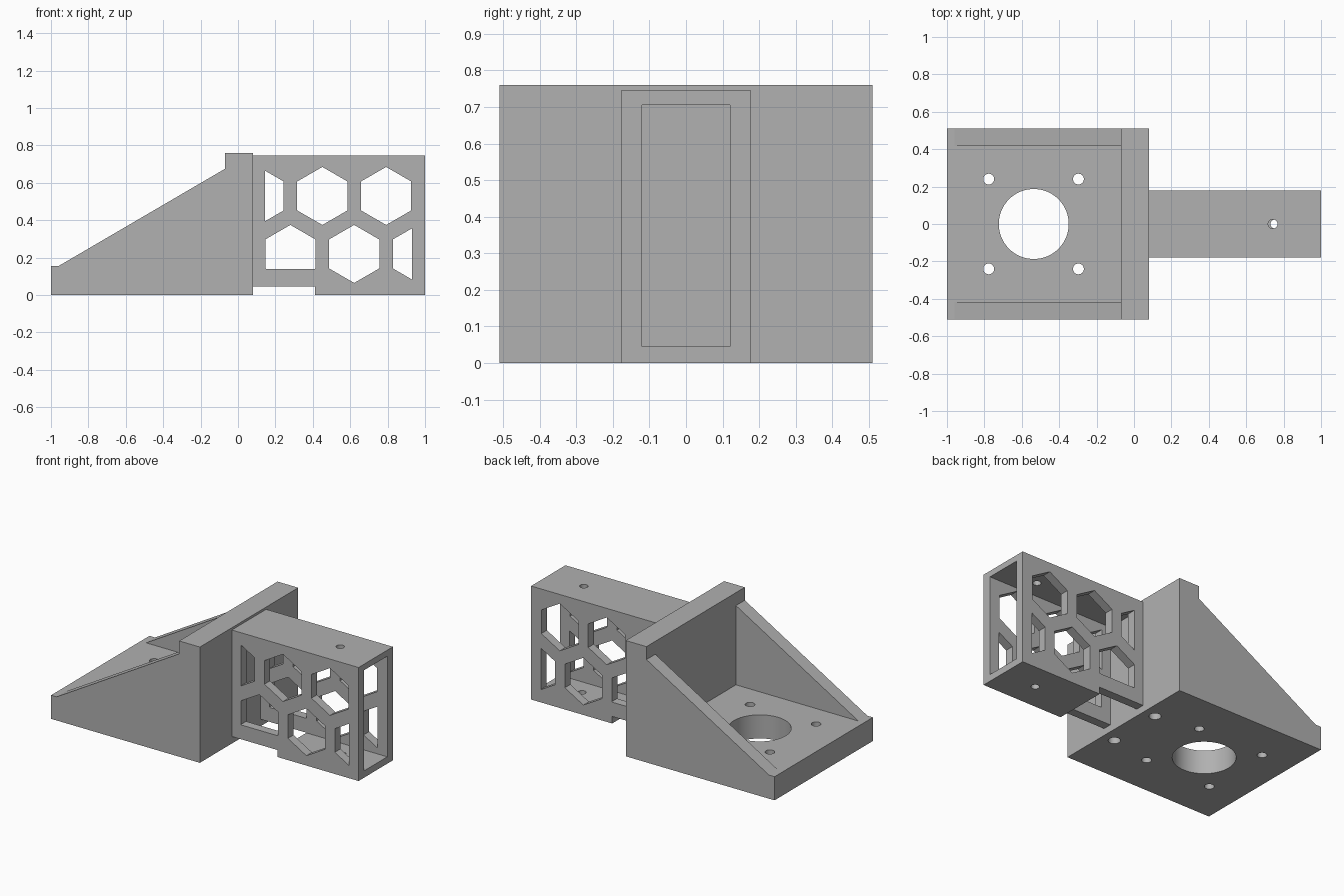
import bpy, bmesh, math
from mathutils import Vector

if "Cube" in bpy.data.objects:
    bpy.data.objects.remove(bpy.data.objects["Cube"], do_unlink=True)

grey = bpy.data.materials.new("plain grey")
grey.use_nodes = True
COLOUR = (0.44, 0.44, 0.44, 1)
grey.diffuse_color = COLOUR
grey.node_tree.nodes["Principled BSDF"].inputs["Base Color"].default_value = COLOUR


def prism(name, points, direction, limits=()):
    """Flat outline, trimmed by (point, normal) planes, extruded along direction."""
    bm = bmesh.new()
    bm.faces.new([bm.verts.new(p) for p in points])
    for co, no in limits:
        bmesh.ops.bisect_plane(bm, geom=bm.verts[:] + bm.edges[:] + bm.faces[:],
                               plane_co=co, plane_no=no, clear_outer=True)
    ext = bmesh.ops.extrude_face_region(bm, geom=bm.faces[:])
    new = [g for g in ext["geom"] if isinstance(g, bmesh.types.BMVert)]
    bmesh.ops.translate(bm, verts=new, vec=Vector(direction))
    bmesh.ops.recalc_face_normals(bm, faces=bm.faces[:])
    mesh = bpy.data.meshes.new(name)
    bm.to_mesh(mesh)
    bm.free()
    mesh.materials.append(grey)
    obj = bpy.data.objects.new(name, mesh)
    bpy.context.collection.objects.link(obj)
    return obj


def box(name, x, y, z):
    corners = [(x[0], y[0], z[0]), (x[1], y[0], z[0]), (x[1], y[1], z[0]), (x[0], y[1], z[0])]
    return prism(name, corners, (0, 0, z[1] - z[0]))


def bore(x, y, r, z0, z1, sides=48):
    ring = [(x + r * math.cos(math.tau * i / sides), y + r * math.sin(math.tau * i / sides), z0)
            for i in range(sides)]
    return prism("bore_cutter", ring, (0, 0, z1 - z0))


def carve(obj, cutters):
    """Subtract each cutter in turn, then bake the result."""
    for c in cutters:
        c.hide_render = True
        mod = obj.modifiers.new("cut", "BOOLEAN")
        mod.operation = "DIFFERENCE"
        mod.solver = "EXACT"
        mod.object = c
    bpy.context.view_layer.update()
    deps = bpy.context.evaluated_depsgraph_get()
    mesh = bpy.data.meshes.new_from_object(obj.evaluated_get(deps))
    obj.modifiers.clear()
    obj.data = mesh
    for c in cutters:
        bpy.data.objects.remove(c, do_unlink=True)
    bpy.ops.object.select_all(action="DESELECT")
    obj.select_set(True)
    bpy.context.view_layer.objects.active = obj
    bpy.ops.object.shade_smooth_by_angle(angle=math.radians(30))


# Motor bracket: wedge-sided block with an upright wall
HALF = 0.51
outline = [(-1, 0), (0.08, 0), (0.08, 0.76), (-0.07, 0.76),
           (-0.07, 0.675), (-0.96, 0.155), (-1, 0.155)]
bracket = prism("motor_bracket", [(x, -HALF, z) for x, z in outline], (0, 2 * HALF, 0))

# Pocket between the gussets, motor opening, mounting holes, blind holes under the wall
cuts = [box("pocket_cutter", (-1.2, -0.07), (-0.418, 0.418), (0.155, 1)),
        bore(-0.536, 0, 0.187, -0.1, 0.3, 96)]
for side in (-1, 1):
    cuts += [bore(x, side * 0.24, 0.029, -0.1, 0.3) for x in (-0.777, -0.297)]
    cuts.append(bore(-0.005, side * 0.185, 0.036, -0.1, 0.4))
carve(bracket, cuts)

# Hollow arm, open at its end
arm = box("hollow_arm", (0.08, 1), (-0.178, 0.178), (0, 0.745))
cuts = [box("inside_cutter", (0, 1.2), (-0.12, 0.12), (0.045, 0.705)),
        box("notch_cutter", (0, 0.412), (-0.3, 0.3), (-0.1, 0.046)),
        bore(0.742, 0, 0.025, 0.6, 0.9),
        bore(0.755, 0, 0.025, -0.1, 0.2)]

# Honeycomb windows through both sides, trimmed to a frame
R = 0.155
frame = [((0.145, 0, 0), (-1, 0, 0)), ((0.93, 0, 0), (1, 0, 0))]
above_notch = ((0, 0, 0.14), (0, 0, -1))
for start, z in ((0.11, 0.53), (0.28, 0.22)):
    for i in range(3):
        x = start + 0.341 * i
        hexagon = [(x + R * math.sin(math.tau * k / 6), -0.3, z + R * math.cos(math.tau * k / 6))
                   for k in range(6)]
        trim = frame + ([above_notch] if z < 0.3 and i == 0 else [])
        cuts.append(prism("window_cutter", hexagon, (0, 0.6, 0), trim))
carve(arm, cuts)
